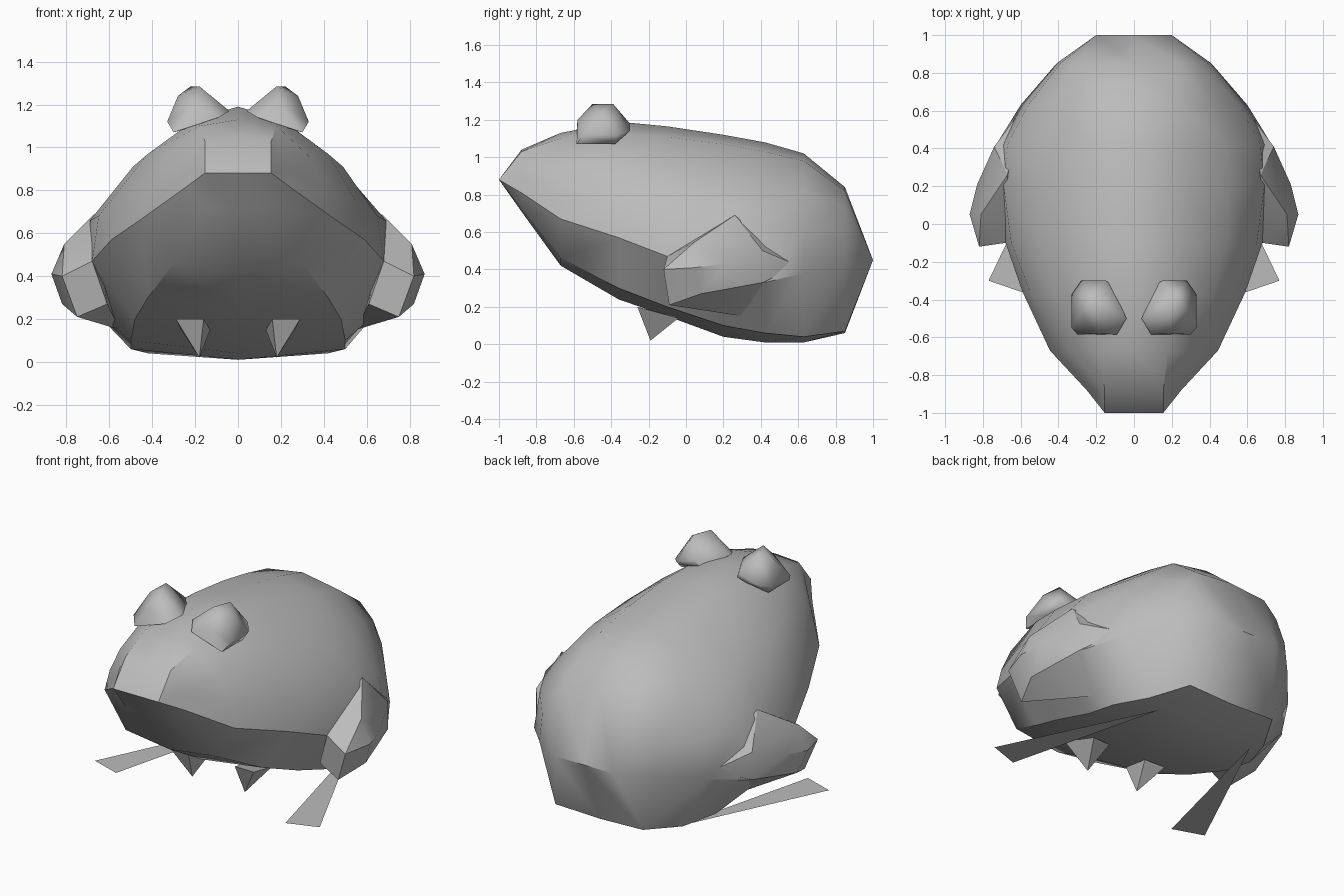
import bpy, bmesh, math

cube = bpy.data.objects.get("Cube")
if cube:
    bpy.data.objects.remove(cube, do_unlink=True)

grey = bpy.data.materials.new("soft_grey")
grey.use_nodes = True
COLOUR = (0.5, 0.5, 0.5, 1)
grey.diffuse_color = COLOUR
grey.node_tree.nodes["Principled BSDF"].inputs["Base Color"].default_value = COLOUR


def finish(name, bm, angle):
    bmesh.ops.recalc_face_normals(bm, faces=bm.faces)
    mesh = bpy.data.meshes.new(name)
    bm.to_mesh(mesh)
    bm.free()
    obj = bpy.data.objects.new(name, mesh)
    bpy.context.collection.objects.link(obj)
    mesh.materials.append(grey)
    bpy.ops.object.select_all(action='DESELECT')
    obj.select_set(True)
    bpy.context.view_layer.objects.active = obj
    bpy.ops.object.shade_smooth_by_angle(angle=math.radians(angle))
    return obj


def hull_pair(name, points, angle):
    # One convex part on each side
    for side, s in (("left", 1), ("right", -1)):
        bm = bmesh.new()
        for x, y, z in points:
            bm.verts.new((s * x, y, z))
        res = bmesh.ops.convex_hull(bm, input=bm.verts)
        loose = [v for v in bm.verts if not v.link_faces]
        bmesh.ops.delete(bm, geom=loose, context='VERTS')
        finish(side + "_" + name, bm, angle)


# Body: half sections along y, from belly centre over the lip to the back centre
sections = [
    (-.88, [(0, .71), (.15, .72), (.25, .81), (.21, .9), (.19, .97), (.155, 1.03), (0, 1.04)]),
    (-.67, [(0, .42), (.3, .46), (.445, .67), (.41, .8), (.34, .95), (.18, 1.1), (0, 1.13)]),
    (-.36, [(0, .24), (.42, .3), (.59, .57), (.55, .75), (.42, .97), (.2, 1.13), (0, 1.19)]),
    (-.1, [(0, .15), (.48, .2), (.68, .47), (.65, .68), (.49, .91), (.23, 1.11), (0, 1.165)]),
    (.2, [(0, .04), (.5, .1), (.73, .3), (.69, .66), (.5, .88), (.24, 1.07), (0, 1.12)]),
    (.42, [(0, .01), (.5, .06), (.73, .33), (.67, .63), (.49, .84), (.24, 1.03), (0, 1.08)]),
    (.63, [(0, .01), (.42, .04), (.6, .38), (.56, .62), (.42, .82), (.24, .98), (0, 1.02)]),
    (.85, [(0, .06), (.3, .07), (.41, .43), (.39, .6), (.33, .73), (.24, .82), (0, .84)]),
]
bm = bmesh.new()


def ring(y, half):
    loop = half + [(-x, z) for x, z in reversed(half[1:-1])]
    return [bm.verts.new((x, y, z)) for x, z in loop]


def flat_end(y, w, z):
    return ring(y, [(0, z)] + [(w, z)] * 5 + [(0, z)])


rings = [flat_end(-1, .155, .88)]
rings += [ring(y, half) for y, half in sections]
rings.append(flat_end(1, .2, .45))
for a, b in zip(rings, rings[1:]):
    n = len(a)
    for i in range(n):
        j = (i + 1) % n
        bm.faces.new((a[i], a[j], b[j], b[i]))
bmesh.ops.remove_doubles(bm, verts=bm.verts, dist=.001)
finish("body", bm, 35)

# Haunches
hull_pair("haunch", [
    (.82, -.12, .4), (.75, -.09, .21), (.61, -.07, .27), (.68, -.1, .47),
    (.87, .05, .41), (.81, .05, .55), (.82, .08, .27), (.67, .26, .69),
    (.83, .21, .43), (.74, .41, .5), (.74, .41, .33), (.6, .6, .42), (.55, .3, .15),
], 32)

# Eyes
hull_pair("eye", [
    (.04, -.5, 1.17), (.09, -.585, 1.14), (.3, -.585, 1.07), (.33, -.55, 1.12),
    (.33, -.37, 1.12), (.28, -.3, 1.14), (.15, -.3, 1.18), (.12, -.32, 1.12),
    (.3, -.38, 1.07), (.18, -.5, 1.285), (.22, -.39, 1.285), (.2, -.58, 1.2),
    (.28, -.46, 1.24),
], 60)

# Front feet
hull_pair("front_foot", [
    (.29, -.26, .2), (.16, -.26, .2), (.18, -.19, .02), (.13, -.06, .15), (.26, -.04, .14),
], 20)

# Flat hind feet
for side, s in (("left", 1), ("right", -1)):
    bm = bmesh.new()
    corners = [(.77, -.3), (.33, .62), (.58, -.365)]
    bm.faces.new([bm.verts.new((s * x, y, .002)) for x, y in corners])
    foot = finish(side + "_hind_foot", bm, 20)
    if foot.data.polygons[0].normal.z < 0:
        foot.data.flip_normals()
